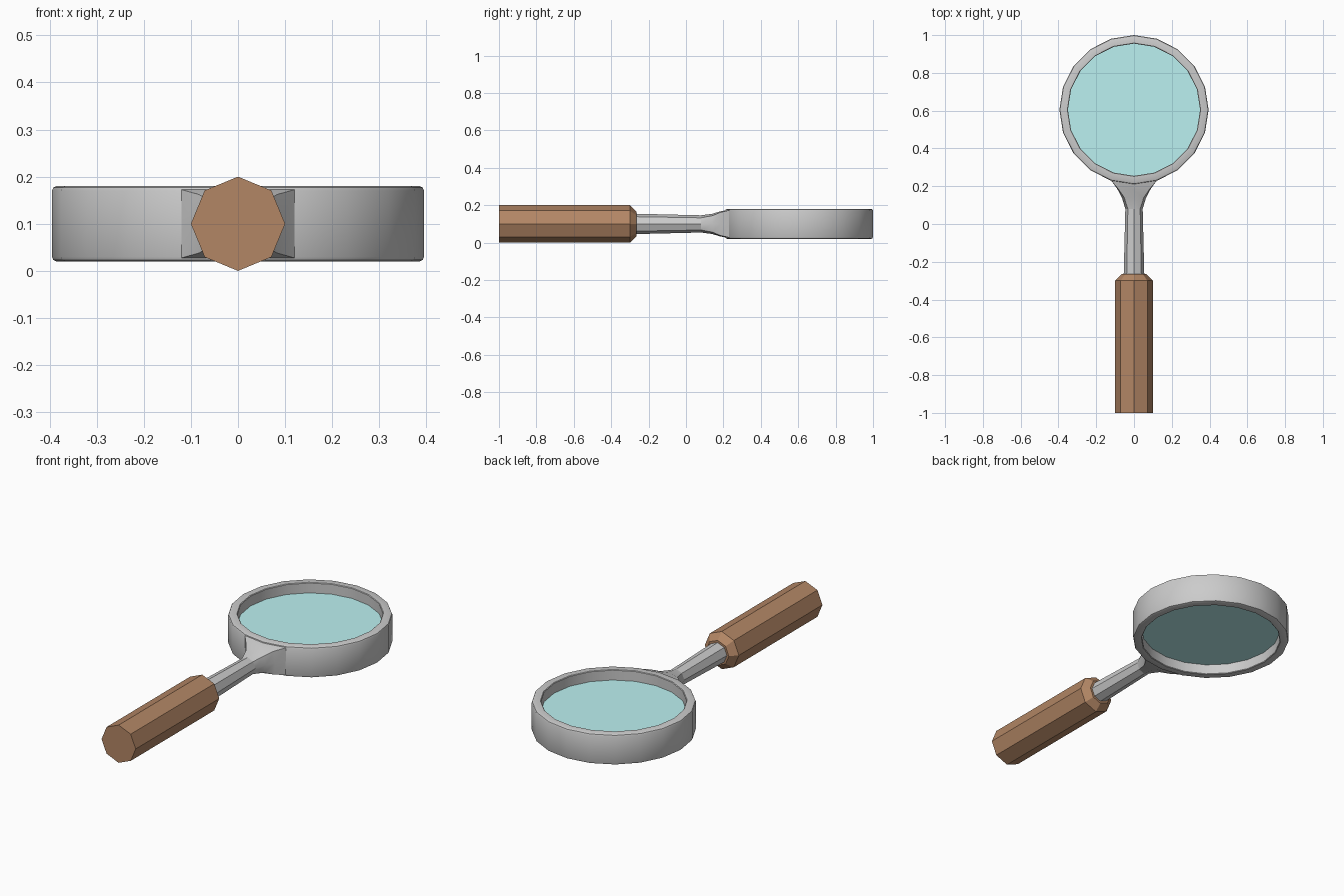
import bpy, bmesh
from math import sin, cos, pi, radians

if "Cube" in bpy.data.objects:
    bpy.data.objects.remove(bpy.data.objects["Cube"])

RING_Y, MID_Z = 0.605, 0.10


def material(name, color):
    m = bpy.data.materials.new(name)
    m.diffuse_color = color
    m.use_nodes = True
    m.node_tree.nodes["Principled BSDF"].inputs["Base Color"].default_value = m.diffuse_color
    return m


def loft(name, rows, close_rows=False, mat=None, smooth=None):
    """Skin a list of closed point loops; cap the ends or join them up."""
    bm = bmesh.new()
    loops = [[bm.verts.new(p) for p in row] for row in rows]
    n = len(loops[0])
    pairs = list(zip(loops, loops[1:]))
    if close_rows:
        pairs.append((loops[-1], loops[0]))
    else:
        bm.faces.new(loops[0])
        bm.faces.new(loops[-1])
    for a, b in pairs:
        for i in range(n):
            j = (i + 1) % n
            bm.faces.new((a[i], a[j], b[j], b[i]))
    bmesh.ops.recalc_face_normals(bm, faces=bm.faces)
    me = bpy.data.meshes.new(name)
    bm.to_mesh(me)
    bm.free()
    ob = bpy.data.objects.new(name, me)
    bpy.context.collection.objects.link(ob)
    if mat:
        me.materials.append(mat)
    if smooth:
        bpy.ops.object.select_all(action='DESELECT')
        bpy.context.view_layer.objects.active = ob
        ob.select_set(True)
        bpy.ops.object.shade_smooth_by_angle(angle=radians(smooth))
    return ob


def disc(r, z, n=20):
    """Horizontal loop around the lens centre."""
    return [(r * cos(2 * pi * i / n), RING_Y + r * sin(2 * pi * i / n), z)
            for i in range(n)]


def section(y, rx, rz, square=0.0, bow=0.0):
    """Eight-sided loop across the handle, optionally squared and bowed."""
    pts = []
    for i in range(8):
        c, s = cos(i * pi / 4), sin(i * pi / 4)
        k = 1 + square * (1 / max(abs(c), abs(s)) - 1)
        pts.append((rx * c * k, y + bow * min(1, abs(c * k)), MID_Z + rz * s * k))
    return pts


wood = material("wood", (0.45, 0.24, 0.13, 1))
glass = material("glass", (0.5, 0.88, 0.88, 0.7))

# frame ring: bevelled rectangular profile swept around 20 sides
frame = [(0.395, 0.03), (0.395, 0.17), (0.392, 0.177), (0.385, 0.18),
         (0.353, 0.18), (0.35, 0.177), (0.35, 0.023), (0.353, 0.02),
         (0.385, 0.02), (0.392, 0.023)]
loft("frame_ring", [disc(r, z) for r, z in frame], close_rows=True, smooth=30)

# lens: thin flat disc set in the middle of the ring
loft("lens", [disc(0.351, 0.075), disc(0.351, 0.125)], mat=glass)

# neck shaft, faceted and slightly tapered
loft("neck_shaft", [section(-0.29, 0.055, 0.055), section(0.08, 0.046, 0.046)])

# flared socket, squaring off to meet two sides of the ring
loft("neck_flare", [section(0.08, 0.046, 0.046),
                    section(0.14, 0.064, 0.054, 0.35),
                    section(0.18, 0.088, 0.066, 0.8, 0.005),
                    section(0.213, 0.122, 0.073, 1.0, 0.019)], smooth=40)

# wooden grip with a chamfered front end
loft("grip", [section(-1.0, 0.1, 0.1), section(-0.30, 0.1, 0.1),
              section(-0.265, 0.066, 0.066)], mat=wood)
